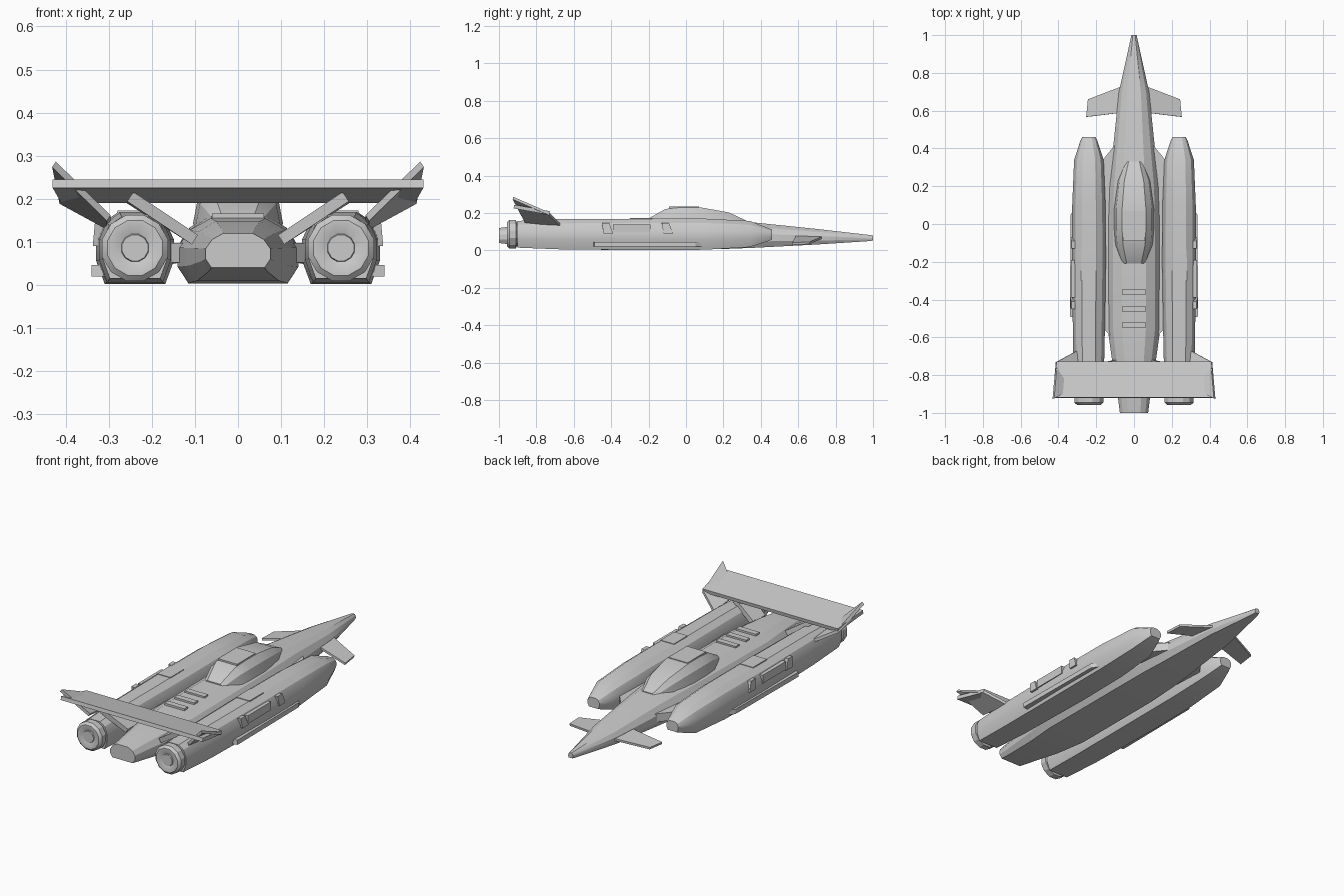
import bpy, bmesh, math
from mathutils import Vector

cube = bpy.data.objects.get("Cube")
if cube:
    bpy.data.objects.remove(cube, do_unlink=True)

GREY = (0.6, 0.6, 0.6, 1)
hull = bpy.data.materials.new("hull grey")
hull.diffuse_color = GREY
hull.use_nodes = True
hull.node_tree.nodes["Principled BSDF"].inputs["Base Color"].default_value = GREY


def finish(name, bm, smooth=25):
    """Turn a bmesh into a named, shaded object."""
    bmesh.ops.recalc_face_normals(bm, faces=bm.faces)
    mesh = bpy.data.meshes.new(name)
    bm.to_mesh(mesh)
    bm.free()
    obj = bpy.data.objects.new(name, mesh)
    bpy.context.collection.objects.link(obj)
    mesh.materials.append(hull)
    bpy.ops.object.select_all(action='DESELECT')
    obj.select_set(True)
    bpy.context.view_layer.objects.active = obj
    bpy.ops.object.shade_smooth_by_angle(angle=math.radians(smooth))
    return obj


def loft(name, shape, sections, x=0):
    """Skin a symmetric half outline (u, v) through (y, half width, bottom, top)."""
    outline = shape + [(-u, v) for u, v in reversed(shape)]
    bm = bmesh.new()
    rings = [[bm.verts.new((x + u * w, y, lo + v * (hi - lo))) for u, v in outline]
             for y, w, lo, hi in sections]
    n = len(outline)
    for a, b in zip(rings, rings[1:]):
        for i in range(n):
            j = (i + 1) % n
            bm.faces.new((a[i], a[j], b[j], b[i]))
    bm.faces.new(rings[0])
    bm.faces.new(rings[-1])
    return finish(name, bm)


def slab(name, points, thick, side=1):
    """Plate through the given corners, thickened evenly along its normal."""
    pts = [Vector((x * side, y, z)) for x, y, z in points]
    normal = (pts[2] - pts[0]).cross(pts[3 % len(pts)] - pts[1]).normalized()
    bm = bmesh.new()
    a = [bm.verts.new(p + normal * thick / 2) for p in pts]
    b = [bm.verts.new(p - normal * thick / 2) for p in pts]
    bm.faces.new(a)
    bm.faces.new(b)
    for i in range(len(pts)):
        j = (i + 1) % len(pts)
        bm.faces.new((a[i], a[j], b[j], b[i]))
    return finish(name, bm)


def box(name, lo, hi, side=1):
    z = (lo[2] + hi[2]) / 2
    corners = [(lo[0], lo[1], z), (hi[0], lo[1], z), (hi[0], hi[1], z), (lo[0], hi[1], z)]
    return slab(name, corners, hi[2] - lo[2], side)


def turned(name, profile, x, z, sides=12):
    """Rings (y, radius) around a lengthwise axis."""
    unit = [(math.sin(t), (1 + math.cos(t)) / 2)
            for t in [math.pi * (i + 0.5) / (sides / 2) for i in range(sides // 2)]]
    return loft(name, unit, [(y, r, z - r, z + r) for y, r in profile], x)


# Central fuselage
body = [(0.45, 1), (0.8, 0.82), (1, 0.55), (1, 0.25), (0.82, 0)]
loft("fuselage", body, [
    (-1.0, 0.075, 0.04, 0.12), (-0.92, 0.085, 0.03, 0.13), (-0.73, 0.115, 0.01, 0.148),
    (-0.55, 0.14, 0.004, 0.155), (0.0, 0.14, 0.003, 0.162), (0.2, 0.132, 0.008, 0.16),
    (0.36, 0.115, 0.014, 0.15), (0.7, 0.08, 0.032, 0.115), (0.98, 0.018, 0.05, 0.083),
    (1.0, 0.014, 0.053, 0.08)])

# Canopy with roof plate and windscreen seam
glass = [(0.6, 1), (0.9, 0.6), (1, 0)]
loft("canopy", glass, [
    (-0.21, 0.065, 0.14, 0.165), (-0.11, 0.098, 0.14, 0.222), (-0.03, 0.105, 0.14, 0.23),
    (0.08, 0.105, 0.14, 0.23), (0.23, 0.085, 0.14, 0.203), (0.33, 0.048, 0.13, 0.156)])
box("canopy_roof_plate", (-0.058, -0.09, 0.225), (0.058, 0.07, 0.234))

# Raised vents on the rear deck
for i, y in enumerate((-0.36, -0.45, -0.535)):
    box(f"deck_vent_{i + 1}", (-0.06, y - 0.016, 0.145), (0.06, y + 0.016, 0.166))

# Rear wing, tilted up toward its trailing edge
slab("rear_wing", [(-0.43, -0.92, 0.235), (0.43, -0.92, 0.235),
                   (0.41, -0.73, 0.2), (-0.41, -0.73, 0.2)], 0.02)

pod = [(0.42, 1), (0.8, 0.86), (1, 0.62), (1, 0.32), (0.78, 0)]
for side, word in ((1, "left"), (-1, "right")):
    # Engine pod and nozzle
    x = 0.239 * side
    loft(f"{word}_pod", pod, [
        (-0.9, 0.075, 0.015, 0.158), (-0.67, 0.083, 0.006, 0.168), (-0.2, 0.09, 0.002, 0.17),
        (0.1, 0.088, 0.004, 0.17), (0.34, 0.078, 0.018, 0.158), (0.44, 0.045, 0.05, 0.12),
        (0.46, 0.036, 0.058, 0.112)], x)
    turned(f"{word}_nozzle", [
        (-0.88, 0.066), (-0.905, 0.066), (-0.91, 0.079), (-0.945, 0.079), (-0.957, 0.066),
        (-0.957, 0.055), (-0.95, 0.033), (-0.955, 0.031)], x, 0.086)

    # Bridge strake between fuselage and pod
    slab(f"{word}_bridge", [(0.1, -0.62, 0.075), (0.165, -0.55, 0.075),
                            (0.165, 0.34, 0.075), (0.1, 0.42, 0.075)], 0.045, side)

    # Drooping nose canard
    slab(f"{word}_canard", [(0.06, 0.59, 0.078), (0.06, 0.73, 0.07),
                            (0.243, 0.66, 0.04), (0.252, 0.567, 0.036)], 0.012, side)

    # Outer tail fin and inner wing strut
    slab(f"{word}_tail_fin", [(0.3, -0.67, 0.135), (0.41, -0.73, 0.195),
                              (0.427, -0.925, 0.28), (0.3, -0.86, 0.155)], 0.016, side)
    slab(f"{word}_wing_strut", [(0.1, -0.72, 0.105), (0.25, -0.75, 0.2),
                                (0.25, -0.86, 0.205), (0.1, -0.82, 0.105)], 0.026, side)

    # Side skid and panels on the pod flank
    slab(f"{word}_skid", [(0.29, -0.5, 0.033), (0.34, -0.49, 0.033),
                          (0.335, 0.05, 0.033), (0.29, 0.12, 0.033)], 0.026, side)
    box(f"{word}_flank_panel", (0.3, -0.39, 0.095), (0.333, -0.19, 0.14), side)
    for i, y in enumerate((-0.42, -0.1)):
        slab(f"{word}_flank_bracket_{i + 1}", [
            (0.327, y - 0.02, 0.09), (0.327, y + 0.03, 0.09),
            (0.322, y + 0.01, 0.145), (0.322, y - 0.03, 0.145)], 0.02, side)
    box(f"{word}_pod_hatch", (0.2, -0.3, 0.166), (0.28, -0.18, 0.173), side)
